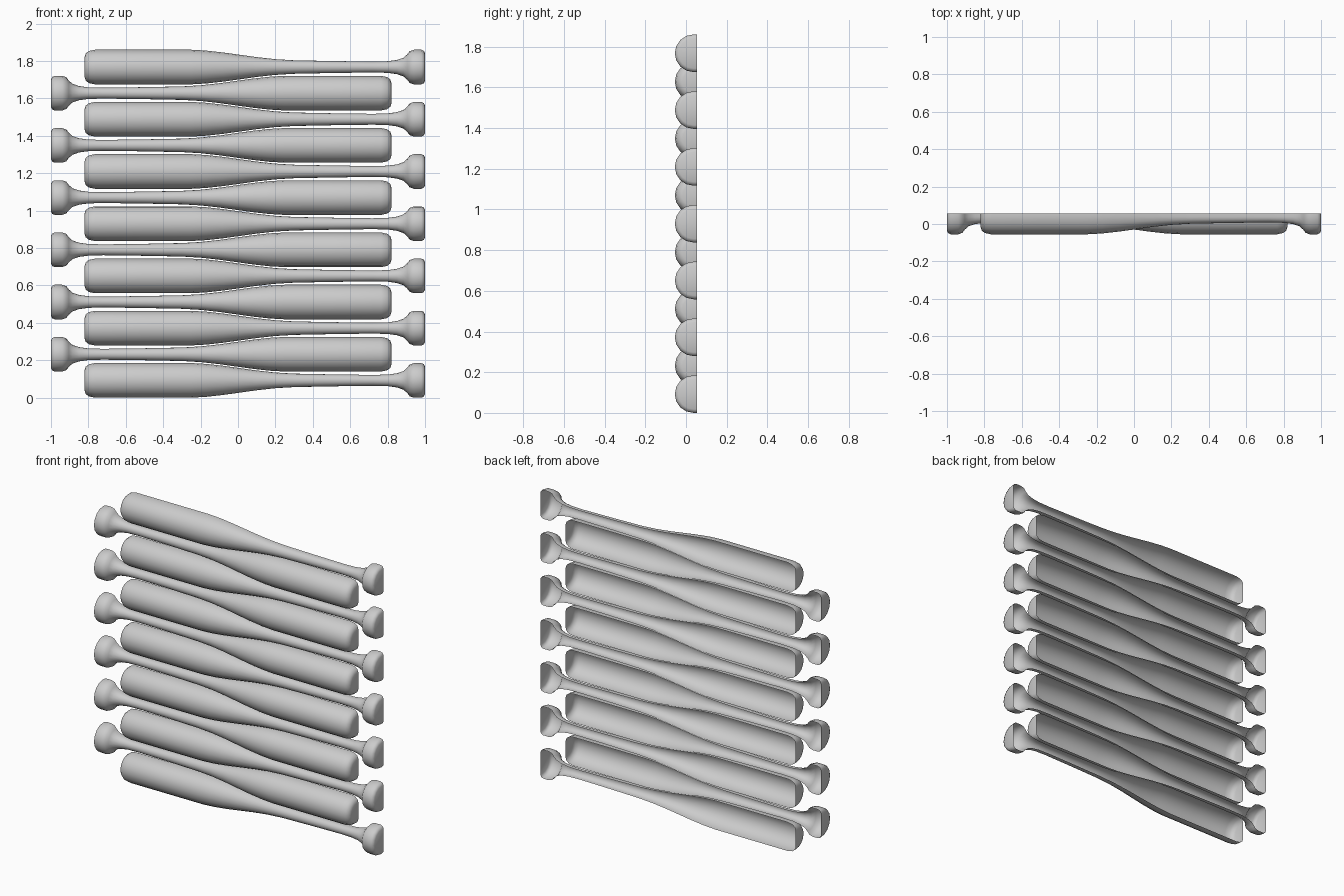
import bpy, bmesh, math

if "Cube" in bpy.data.objects:
    bpy.data.objects.remove(bpy.data.objects["Cube"])

COUNT, PITCH, R = 13, 0.1396, 0.0925
AXIS_Y, BACK_Y, SEG = 0.0375, 0.055, 8

# Bat outline: (x, radius) from barrel end to knob
PROFILE = [(-0.82, 0.055), (-0.814, 0.073), (-0.797, 0.086), (-0.765, R),
           (-0.5, R), (-0.25, R), (-0.17, 0.088), (-0.08, 0.078), (0.0, 0.067),
           (0.1, 0.053), (0.2, 0.042), (0.3, 0.036), (0.5, 0.032),
           (0.72, 0.029), (0.80, 0.031), (0.85, 0.038), (0.885, 0.05),
           (0.905, 0.068), (0.918, 0.085), (0.94, R), (0.98, R),
           (0.993, 0.087), (1.0, 0.074)]


def half_bat(name, z, side):
    """Open-backed half bat; side = 1 puts the knob on +x, -1 on -x."""
    bm = bmesh.new()
    rings = []
    for x, r in PROFILE:
        # half circle with short straight walls to the back plane
        pts = [(BACK_Y, r)]
        for i in range(SEG + 1):
            a = math.pi * i / SEG
            pts.append((AXIS_Y - r * math.sin(a), r * math.cos(a)))
        pts.append((BACK_Y, -r))
        rings.append([bm.verts.new((x * side, y, z + dz)) for y, dz in pts])
    for a, b in zip(rings, rings[1:]):
        for i in range(len(a) - 1):
            f = [a[i], a[i + 1], b[i + 1], b[i]]
            bm.faces.new(f if side > 0 else f[::-1])
    # end caps
    first, last = rings[0], rings[-1]
    bm.faces.new(first[::-1] if side > 0 else first)
    bm.faces.new(last if side > 0 else last[::-1])
    bm.normal_update()
    # make sure the shell faces outward (front faces towards -y)
    if sum(f.normal.y * f.calc_area() for f in bm.faces) > 0:
        bmesh.ops.reverse_faces(bm, faces=bm.faces[:])
    me = bpy.data.meshes.new(name)
    bm.to_mesh(me)
    bm.free()
    ob = bpy.data.objects.new(name, me)
    bpy.context.collection.objects.link(ob)
    bpy.ops.object.select_all(action='DESELECT')
    ob.select_set(True)
    bpy.context.view_layer.objects.active = ob
    bpy.ops.object.shade_smooth_by_angle(angle=math.radians(45))


# Stack of bats, alternating direction
for n in range(COUNT):
    half_bat(f"half_bat_{n + 1}", R + n * PITCH, 1 if n % 2 == 0 else -1)
